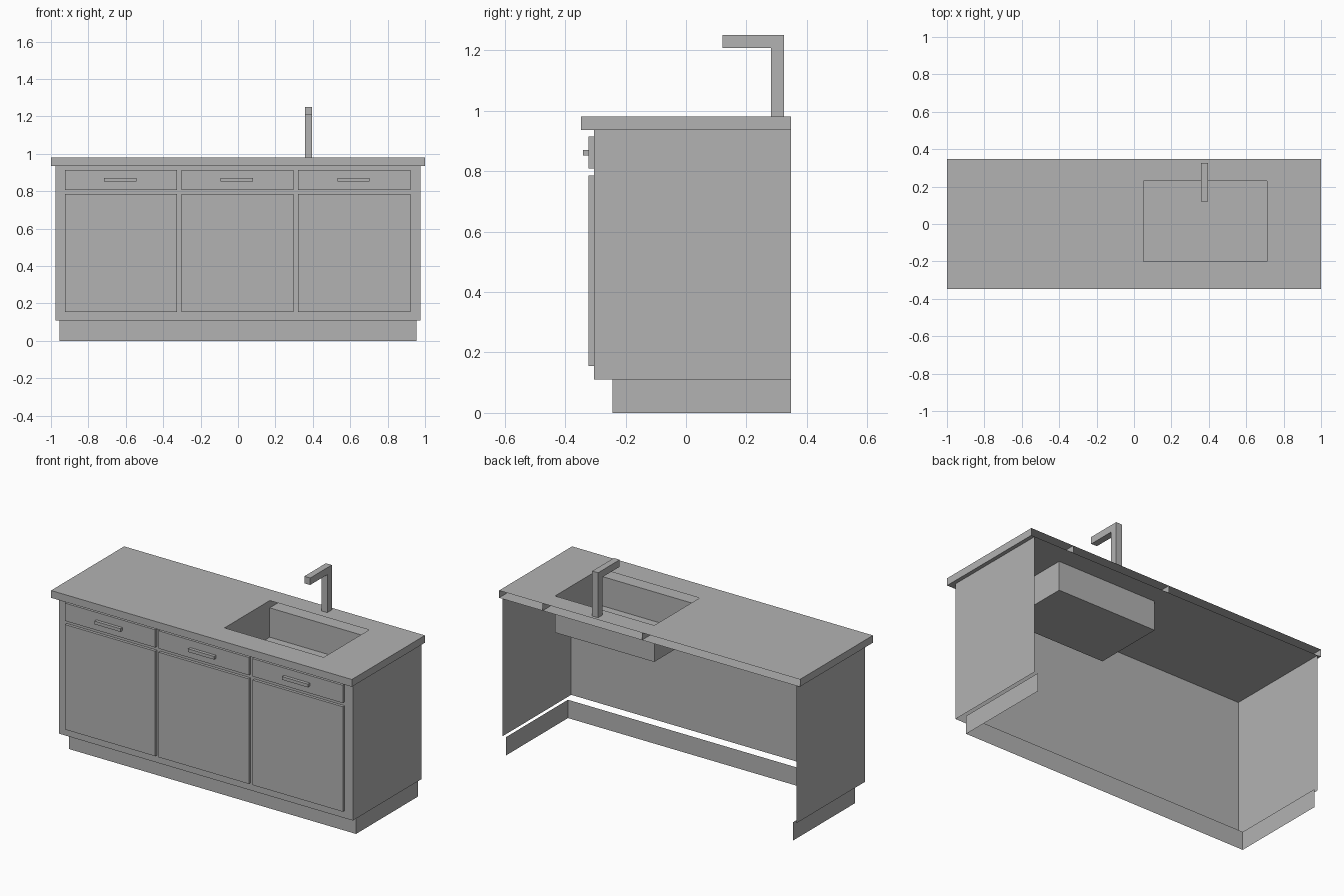
import bpy
import bmesh

cube = bpy.data.objects.get("Cube")
if cube:
    bpy.data.objects.remove(cube, do_unlink=True)

# Single flat colour
GREY = (0.45, 0.45, 0.45, 1)
grey = bpy.data.materials.new("plain_grey")
grey.use_nodes = True
grey.diffuse_color = GREY
grey.node_tree.nodes["Principled BSDF"].inputs["Base Color"].default_value = GREY

SIDES = {"left": (0, 1), "right": (0, -1), "back": (1, 1),
         "front": (1, -1), "top": (2, 1), "bottom": (2, -1)}


def finish(name, bm):
    mesh = bpy.data.meshes.new(name)
    bm.to_mesh(mesh)
    bm.free()
    mesh.materials.append(grey)
    obj = bpy.data.objects.new(name, mesh)
    bpy.context.collection.objects.link(obj)
    return obj


def box(name, x, y, z, open_sides=(), inward=False):
    """Box between the given (low, high) ranges, with named sides left open."""
    bm = bmesh.new()
    bmesh.ops.create_cube(bm, size=1)
    bm.normal_update()
    gone = [f for f in bm.faces for s in open_sides
            if f.normal[SIDES[s][0]] * SIDES[s][1] > 0.5]
    bmesh.ops.delete(bm, geom=gone, context="FACES")
    for v in bm.verts:
        v.co = [(lo + hi) / 2 + c * (hi - lo)
                for c, (lo, hi) in zip(v.co, (x, y, z))]
    if inward:
        bmesh.ops.reverse_faces(bm, faces=bm.faces[:])
    return finish(name, bm)


FRONT, BACK = -0.347, 0.347
SINK_X, SINK_Y = (0.05, 0.71), (-0.2, 0.23)
TOP_Z = (0.936, 0.98)
BODY_FRONT = -0.305

# Carcass and recessed plinth, open at the back, above and below
shell = ("back", "top", "bottom")
box("cabinet_body", (-0.977, 0.977), (BODY_FRONT, BACK), (0.11, TOP_Z[0]), shell)
box("plinth", (-0.955, 0.955), (-0.243, BACK), (0, 0.11), shell)

# Worktop: hollow slabs around the sink opening
box("worktop_right", (-1, SINK_X[0]), (FRONT, BACK), TOP_Z, ("back",))
box("worktop_left", (SINK_X[1], 1), (FRONT, BACK), TOP_Z, ("back",))
box("worktop_front", SINK_X, (FRONT, SINK_Y[0]), TOP_Z, ("back", "left", "right"))
box("worktop_back", SINK_X, (SINK_Y[1], BACK), TOP_Z,
    ("front", "back", "left", "right"))

# Sink basin hung under the worktop
box("sink_basin", SINK_X, SINK_Y, (0.76, TOP_Z[0]), ("top",), inward=True)

# Three bays, each with a door, a drawer front and a bar handle
for bay, cx in zip(("right", "middle", "left"), (-0.625, -0.002, 0.622)):
    width = (cx - 0.3, cx + 0.3)
    panel_y = (-0.322, BODY_FRONT)
    box("door_" + bay, width, panel_y, (0.155, 0.786))
    box("drawer_front_" + bay, width, panel_y, (0.808, 0.915))
    box("drawer_handle_" + bay, (cx - 0.091, cx + 0.081),
        (-0.341, panel_y[0]), (0.851, 0.87))

# Tap: right-angled profile extruded sideways
TAP_X = (0.357, 0.396)
profile = [(0.325, TOP_Z[1]), (0.325, 1.25), (0.12, 1.25),
           (0.12, 1.208), (0.282, 1.208), (0.282, TOP_Z[1])]
bm = bmesh.new()
face = bm.faces.new([bm.verts.new((TAP_X[0], y, z)) for y, z in profile])
extruded = bmesh.ops.extrude_face_region(bm, geom=[face])["geom"]
for v in extruded:
    if isinstance(v, bmesh.types.BMVert):
        v.co.x = TAP_X[1]
if not face.is_valid or len(bm.faces) < len(profile) + 2:
    bm.faces.new([v for v in bm.verts if v.co.x == TAP_X[0]])
bmesh.ops.recalc_face_normals(bm, faces=bm.faces[:])
finish("tap", bm)
